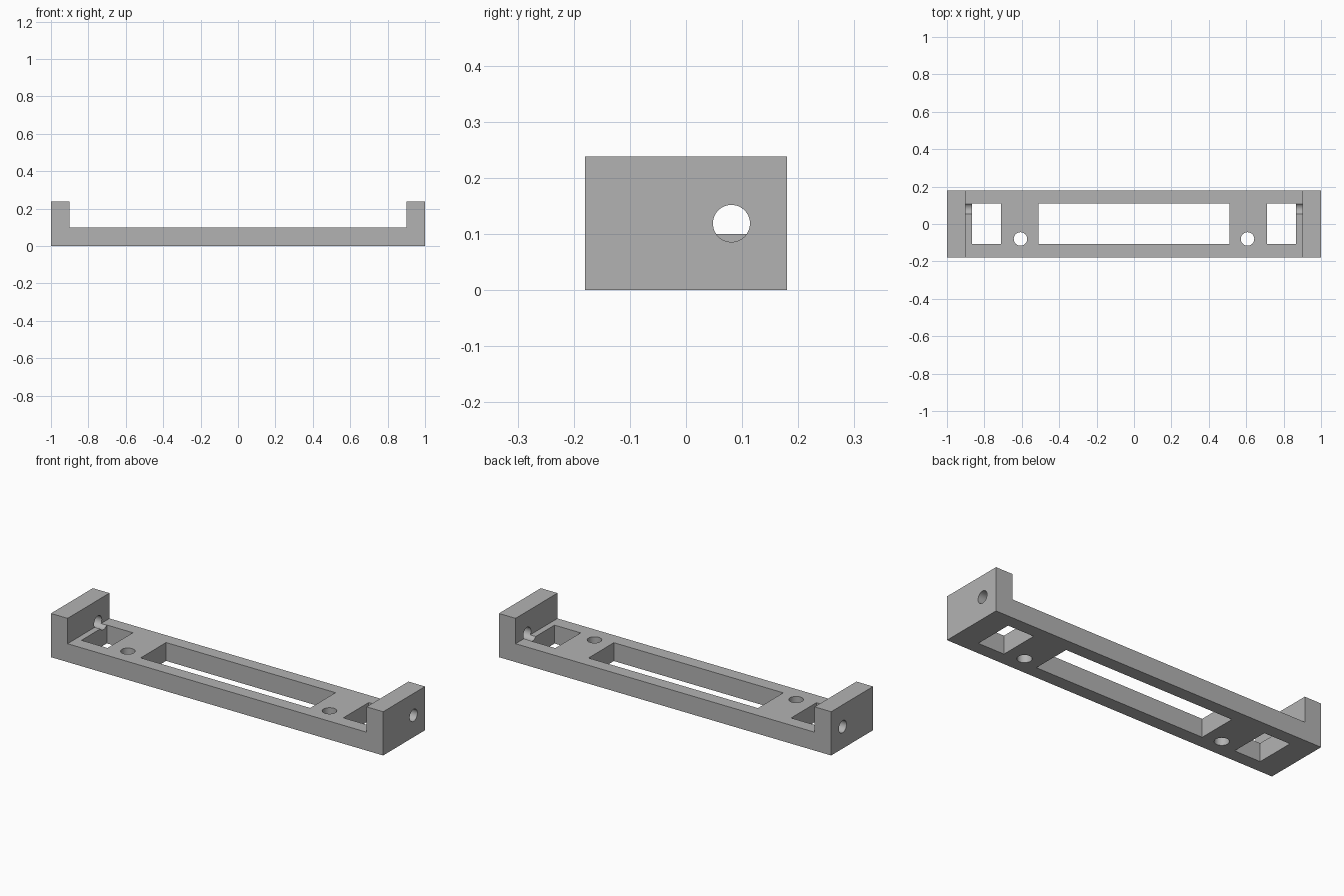
import bpy
import bmesh
from math import pi
from mathutils import Matrix, Vector

cube = bpy.data.objects.get("Cube")
if cube:
    bpy.data.objects.remove(cube, do_unlink=True)

DEPTH = 0.18      # half depth
HEIGHT = 0.238    # top of the end walls
FLOOR = 0.1       # thickness of the base plate
WALL = 0.9        # inner face of the end walls

grey = bpy.data.materials.new("plain_grey")
grey.use_nodes = True
colour = (0.45, 0.45, 0.45, 1)
grey.diffuse_color = colour
grey.node_tree.nodes["Principled BSDF"].inputs["Base Color"].default_value = colour


def finish(name, bm):
    bmesh.ops.recalc_face_normals(bm, faces=bm.faces)
    mesh = bpy.data.meshes.new(name)
    bm.to_mesh(mesh)
    bm.free()
    mesh.materials.append(grey)
    obj = bpy.data.objects.new(name, mesh)
    bpy.context.collection.objects.link(obj)
    return obj


def box_cutter(name, x0, x1, y0, y1):
    bm = bmesh.new()
    place = Matrix.Translation(((x0 + x1) / 2, (y0 + y1) / 2, FLOOR / 2))
    size = Matrix.Diagonal((x1 - x0, y1 - y0, FLOOR * 2, 1))
    bmesh.ops.create_cube(bm, size=1, matrix=place @ size)
    return finish(name, bm)


def hole_cutter(name, centre, radius, length, turn=0):
    bm = bmesh.new()
    place = Matrix.Translation(centre) @ Matrix.Rotation(turn, 4, "Y")
    bmesh.ops.create_cone(bm, cap_ends=True, segments=48, radius1=radius,
                          radius2=radius, depth=length, matrix=place)
    return finish(name, bm)


# U-shaped bracket body, extruded from front to back
bm = bmesh.new()
half = [(1, 0), (1, HEIGHT), (WALL, HEIGHT), (WALL, FLOOR)]
outline = half + [(-x, z) for x, z in reversed(half)]
face = bm.faces.new([bm.verts.new((x, -DEPTH, z)) for x, z in outline])
side = bmesh.ops.extrude_face_region(bm, geom=[face])
bmesh.ops.translate(bm, vec=Vector((0, 2 * DEPTH, 0)),
                    verts=[v for v in side["geom"] if isinstance(v, bmesh.types.BMVert)])
body = finish("bracket_body", bm)

# Windows, screw holes and end wall bores
cutters = [box_cutter("centre_window", -0.51, 0.51, -0.108, 0.11)]
for s, label in ((1, "left"), (-1, "right")):
    x0, x1 = sorted((s * 0.71, s * 0.867))
    cutters.append(box_cutter(label + "_window", x0, x1, -0.108, 0.11))
    cutters.append(hole_cutter(label + "_screw_hole", (s * 0.607, -0.08, FLOOR / 2),
                               0.036, FLOOR * 2))
    cutters.append(hole_cutter(label + "_wall_bore", (s * 0.95, 0.081, 0.119),
                               0.033, 0.2, pi / 2))

for cutter in cutters:
    mod = body.modifiers.new(cutter.name, "BOOLEAN")
    mod.operation = "DIFFERENCE"
    mod.solver = "EXACT"
    mod.object = cutter

bpy.context.view_layer.objects.active = body
for obj in bpy.context.selected_objects:
    obj.select_set(False)
body.select_set(True)
for name in [m.name for m in body.modifiers]:
    bpy.ops.object.modifier_apply(modifier=name)
for cutter in cutters:
    bpy.data.objects.remove(cutter, do_unlink=True)

bpy.ops.object.shade_smooth_by_angle(angle=pi / 6)
